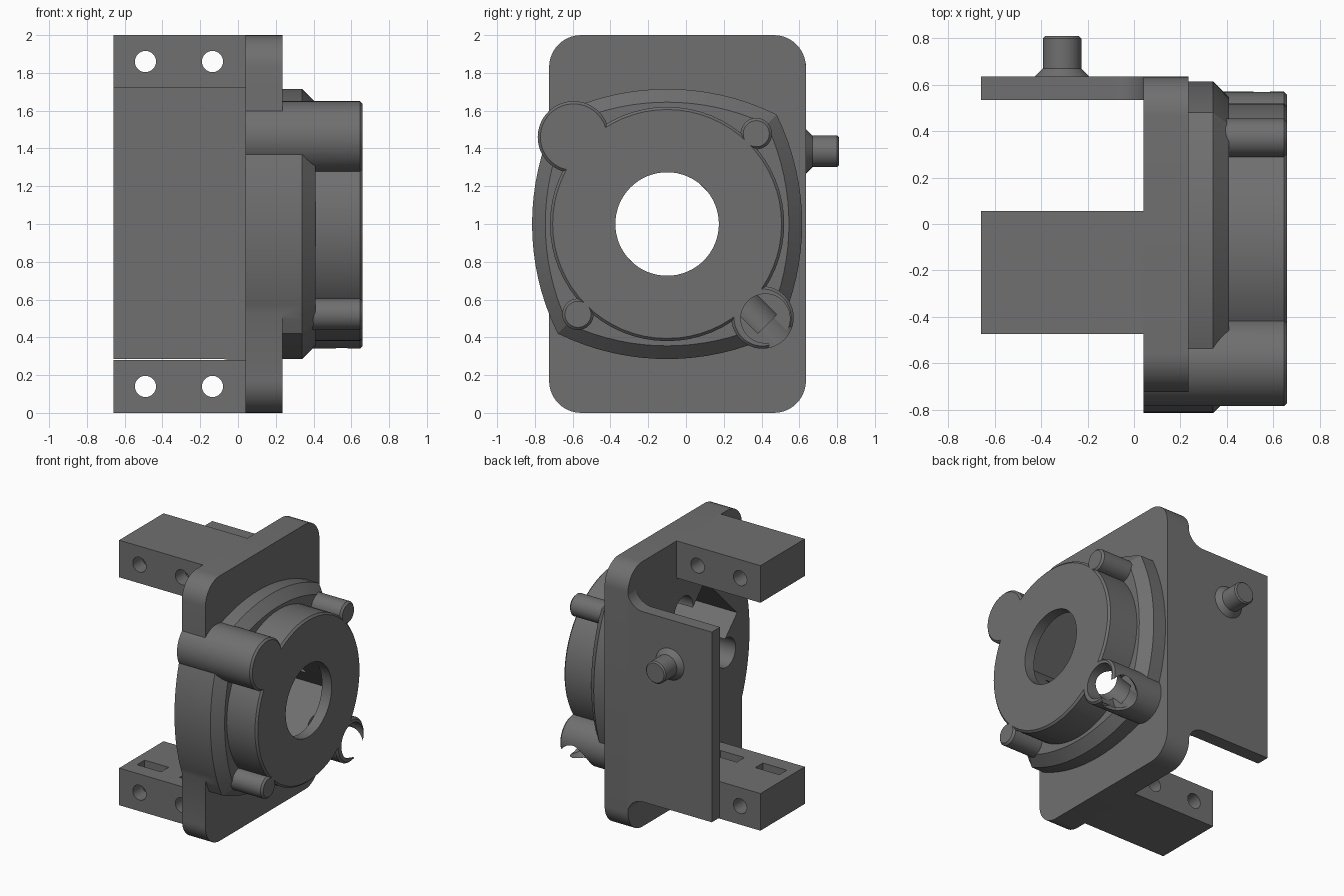
import bpy, bmesh, math
from math import sin, cos, pi, sqrt

if "Cube" in bpy.data.objects:
    bpy.data.objects.remove(bpy.data.objects["Cube"])

CY, CZ = -0.10, 1.0          # axis of the round housing
dark = bpy.data.materials.new("dark_grey")
dark.diffuse_color = (0.16, 0.16, 0.16, 1)
dark.use_nodes = True
dark.node_tree.nodes["Principled BSDF"].inputs["Base Color"].default_value = dark.diffuse_color


def loft(name, axis, rings):
    """Solid through rings [(distance, 2D points)] stacked along x or y."""
    bm = bmesh.new()
    place = {'X': lambda d, p: (d, p[0], p[1]), 'Y': lambda d, p: (p[0], d, p[1])}[axis]
    loops = [[bm.verts.new(place(d, p)) for p in pts] for d, pts in rings]
    n = len(loops[0])
    for a, b in zip(loops, loops[1:]):
        for i in range(n):
            j = (i + 1) % n
            bm.faces.new((a[i], a[j], b[j], b[i]))
    bm.faces.new(loops[0])
    bm.faces.new(loops[-1])
    bmesh.ops.recalc_face_normals(bm, faces=bm.faces)
    mesh = bpy.data.meshes.new(name)
    bm.to_mesh(mesh)
    bm.free()
    mesh.materials.append(dark)
    ob = bpy.data.objects.new(name, mesh)
    bpy.context.collection.objects.link(ob)
    return ob


def arc(u, v, r, a0, a1, n=10):
    return [(u + r * cos(math.radians(a0 + (a1 - a0) * i / n)),
             v + r * sin(math.radians(a0 + (a1 - a0) * i / n))) for i in range(n + 1)]


def circle(u, v, r, n=64):
    return [(u + r * cos(2 * pi * i / n), v + r * sin(2 * pi * i / n)) for i in range(n)]


def rect(u0, u1, v0, v1):
    return [(u0, v0), (u1, v0), (u1, v1), (u0, v1)]


def diagonal(u, v):
    """Housing coordinates turned 45 degrees: v points to the upper large boss."""
    return CY + (u - v) / sqrt(2), CZ + (u + v) / sqrt(2)


def post(name, axis, u, v, r, lo, hi, c=0.0):
    rings = [(lo, circle(u, v, r)), (hi - c, circle(u, v, r))]
    if c:
        rings.append((hi, circle(u, v, r - c)))
    return loft(name, axis, rings)


def combine(ob, others, op):
    bpy.context.view_layer.objects.active = ob
    for o in others:
        o.hide_render = True
        m = ob.modifiers.new(op.lower(), 'BOOLEAN')
        m.operation, m.solver, m.object = op, 'EXACT', o
        bpy.ops.object.modifier_apply(modifier=m.name)
        bpy.data.objects.remove(o)


def smooth(ob):
    bpy.ops.object.select_all(action='DESELECT')
    ob.select_set(True)
    bpy.context.view_layer.objects.active = ob
    bpy.ops.object.shade_smooth_by_angle(angle=math.radians(25))


def bulged_square(inset=0.0, half=0.715, big=1.31, n=16):
    """Square with bowed sides, in the y-z plane."""
    k, r, pts = big - half, big - inset, []
    for side in range(4):
        for i in range(n):
            t = -pi / 4 + pi / 2 * i / n
            rho = -k * cos(t) + sqrt(r * r - (k * sin(t)) ** 2)
            a = t + side * pi / 2
            pts.append((CY + rho * cos(a), CZ + rho * sin(a)))
    return pts


def radial_cutter(x, r, v0, v1):
    """Round cutter running along the diagonal from v0 to v1."""
    y, z = diagonal(0, (v0 + v1) / 2)
    bpy.ops.mesh.primitive_cylinder_add(vertices=64, radius=r, depth=abs(v1 - v0),
                                        location=(x, y, z), rotation=(pi / 4, 0, 0))
    ob = bpy.context.object
    ob.data.materials.append(dark)
    return ob


# Mounting plate with rounded corners
R = 0.17
outline = (arc(0.635 - R, 2 - R, R, 0, 90) + arc(-0.725 + R, 2 - R, R, 90, 180)
           + arc(-0.725 + R, R, R, 180, 270) + arc(0.635 - R, R, R, 270, 360))
body = loft("housing", 'X', [(0.04, outline), (0.235, outline)])

# Bowed flange, round drum and the four corner bosses
flange = loft("flange", 'X', [(0.04, bulged_square()), (0.34, bulged_square()),
                              (0.41, bulged_square(0.07))])
drum = post("drum", 'X', CY, CZ, 0.62, 0.10, 0.66, 0.014)
bosses = [post("boss", 'X', y, z, r, lo, 0.66, 0.014) for y, z, r, lo in (
    (-0.595, 1.46, 0.19, 0.04), (0.405, 0.505, 0.165, 0.1),
    (0.372, 1.478, 0.083, 0.1), (-0.572, 0.522, 0.083, 0.1))]
combine(body, [flange, drum] + bosses, 'UNION')

# Bore, diagonal channel with round side lobes, and the port in the lower boss
channel = [diagonal(u, v) for u, v in rect(-0.272, 0.272, -0.53, 0.53)]
cutters = [loft("channel_cutter", 'X', [(-0.1, channel), (0.58, channel)]),
           post("bore_cutter", 'X', CY, CZ, 0.274, 0.3, 0.8),
           post("port_cutter", 'X', 0.42, 0.50, 0.13, 0.43, 0.8),
           radial_cutter(0.55, 0.13, -0.72, -1.02),
           radial_cutter(0.50, 0.10, -0.45, -0.75)]
for u in (-0.36, 0.36):
    for v in (-0.26, 0.26):
        y, z = diagonal(u, v)
        cutters.append(post("lobe_cutter", 'X', y, z, 0.11, -0.1, 0.35))
combine(body, cutters, 'DIFFERENCE')
smooth(body)

# Side wall, flared where it meets the plate
F = 0.13
side = ([(-0.66, 0.285)] + arc(0.045 - F, 0.285 - F, F, 90, 0)
        + arc(0.045 - F, 1.72 + F, F, 0, -90) + [(-0.66, 1.72)])
smooth(loft("side_wall", 'Y', [(0.535, side), (0.635, side)]))

# Peg on the side wall
smooth(loft("peg", 'Y', [(d, circle(-0.31, 1.385, r)) for d, r in (
    (0.63, 0.118), (0.635, 0.118), (0.67, 0.083), (0.80, 0.083), (0.81, 0.073))]))

# Upper and lower clamp blocks with bolt holes and nut slots facing inward
for name, z0, s0, s1 in (("lower_block", 0.0, 0.03, 0.35), ("upper_block", 1.72, 1.65, 1.97)):
    p = rect(-0.66, 0.045, z0, z0 + 0.28)
    block = loft(name, 'Y', [(-0.475, p), (0.055, p)])
    cutters = []
    for x in (-0.49, -0.135):
        cutters.append(post("bolt_cutter", 'Y', x, z0 + 0.14, 0.056, -0.6, 0.2))
        s = rect(x - 0.1, x + 0.1, s0, s1)
        cutters.append(loft("slot_cutter", 'Y', [(-0.36, s), (-0.27, s)]))
    combine(block, cutters, 'DIFFERENCE')
    smooth(block)
